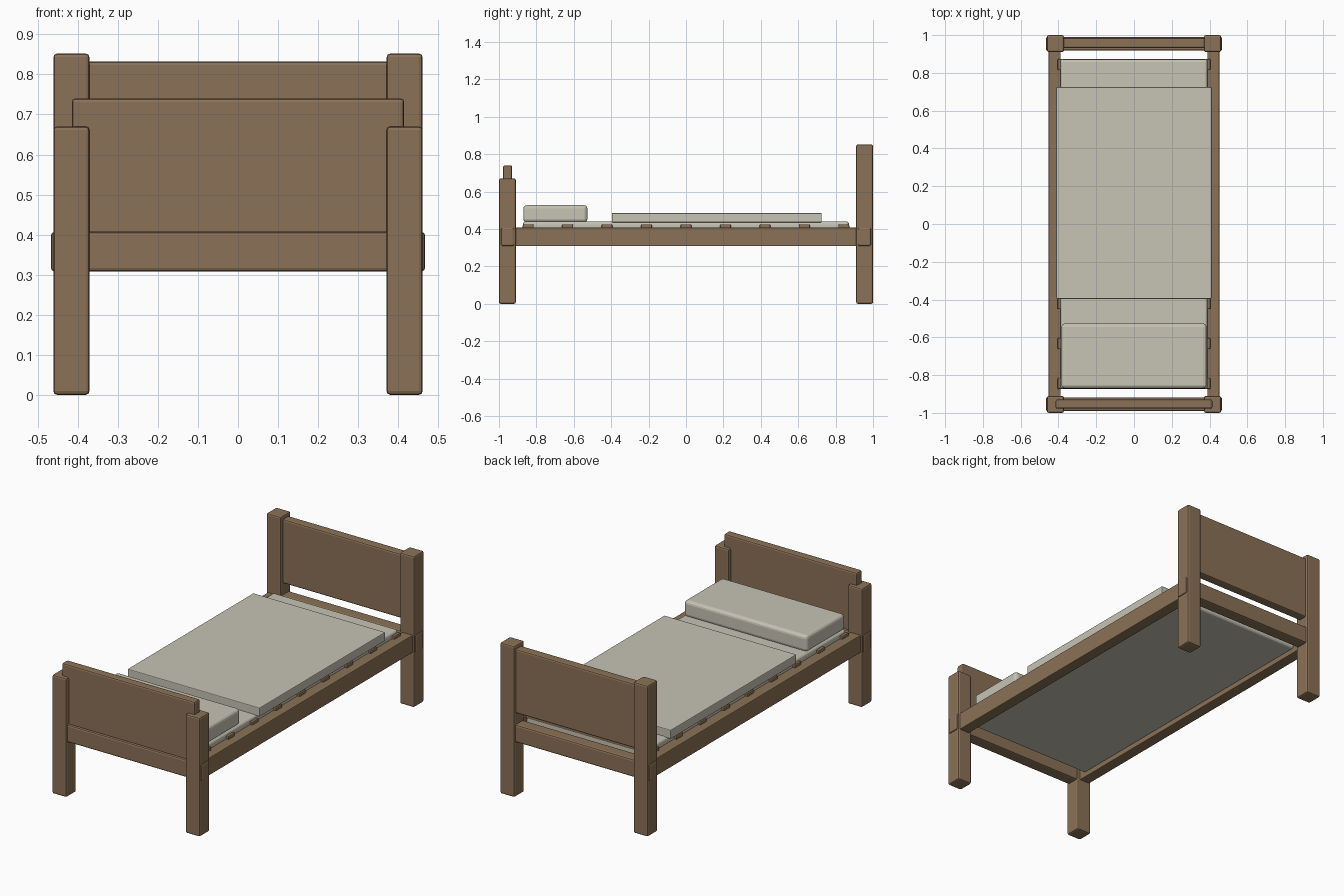
import bpy

cube = bpy.data.objects.get("Cube")
if cube:
    bpy.data.objects.remove(cube, do_unlink=True)


def make_material(name, color):
    mat = bpy.data.materials.new(name)
    mat.use_nodes = True
    mat.diffuse_color = color
    for node in mat.node_tree.nodes:
        if node.type == 'BSDF_PRINCIPLED':
            node.inputs["Base Color"].default_value = color
    return mat


wood = make_material("brown wood", (0.26, 0.168, 0.096, 1))
fabric = make_material("off-white fabric", (0.57, 0.55, 0.46, 1))


def box(name, xs, ys, zs, mat, bevel=0.009, segments=2):
    """Flat-shaded box with rounded edges spanning the given ranges."""
    spans = (xs, ys, zs)
    center = [(a + b) / 2 for a, b in spans]
    bpy.ops.mesh.primitive_cube_add(size=1, location=center)
    obj = bpy.context.object
    obj.name = name
    obj.scale = [b - a for a, b in spans]
    bpy.ops.object.transform_apply(location=False, rotation=False, scale=True)
    obj.data.materials.append(mat)
    mod = obj.modifiers.new("Rounded edges", 'BEVEL')
    mod.width = bevel
    mod.segments = segments
    bpy.ops.object.modifier_apply(modifier=mod.name)


RAIL_Z = (0.308, 0.407)

# Posts and long side rails, mirrored left and right
for side, s in (("left", 1), ("right", -1)):
    post_x = sorted((s * 0.371, s * 0.461))
    box(f"foot_post_{side}", post_x, (-1, -0.91), (0, 0.67), wood)
    box(f"head_post_{side}", post_x, (0.91, 1), (0, 0.852), wood)
    rail_x = sorted((s * 0.388, s * 0.452))
    box(f"side_rail_{side}", rail_x, (-0.93, 0.93), RAIL_Z, wood, 0.004)

# End rails whose tenons pass through the posts
box("foot_rail", (-0.467, 0.467), (-0.99, -0.918), RAIL_Z, wood)
box("head_rail", (-0.467, 0.467), (0.918, 0.99), RAIL_Z, wood)

# Panels
box("footboard", (-0.415, 0.415), (-0.978, -0.929), (0.4, 0.74), wood)
box("headboard", (-0.415, 0.415), (0.932, 0.986), (0.47, 0.832), wood)

# Slats resting on the side rails
for i in range(9):
    y = (i - 4) * 0.211
    box(f"slat_{i + 1}", (-0.405, 0.405), (y - 0.029, y + 0.029),
        (0.395, 0.424), wood, 0.005)

# Bedding
box("mattress", (-0.39, 0.39), (-0.872, 0.872), (0.33, 0.44), fabric, 0.015, 3)
box("blanket", (-0.412, 0.412), (-0.396, 0.725), (0.435, 0.485), fabric, 0.004)
box("pillow", (-0.384, 0.384), (-0.87, -0.527), (0.435, 0.527), fabric, 0.018, 3)
